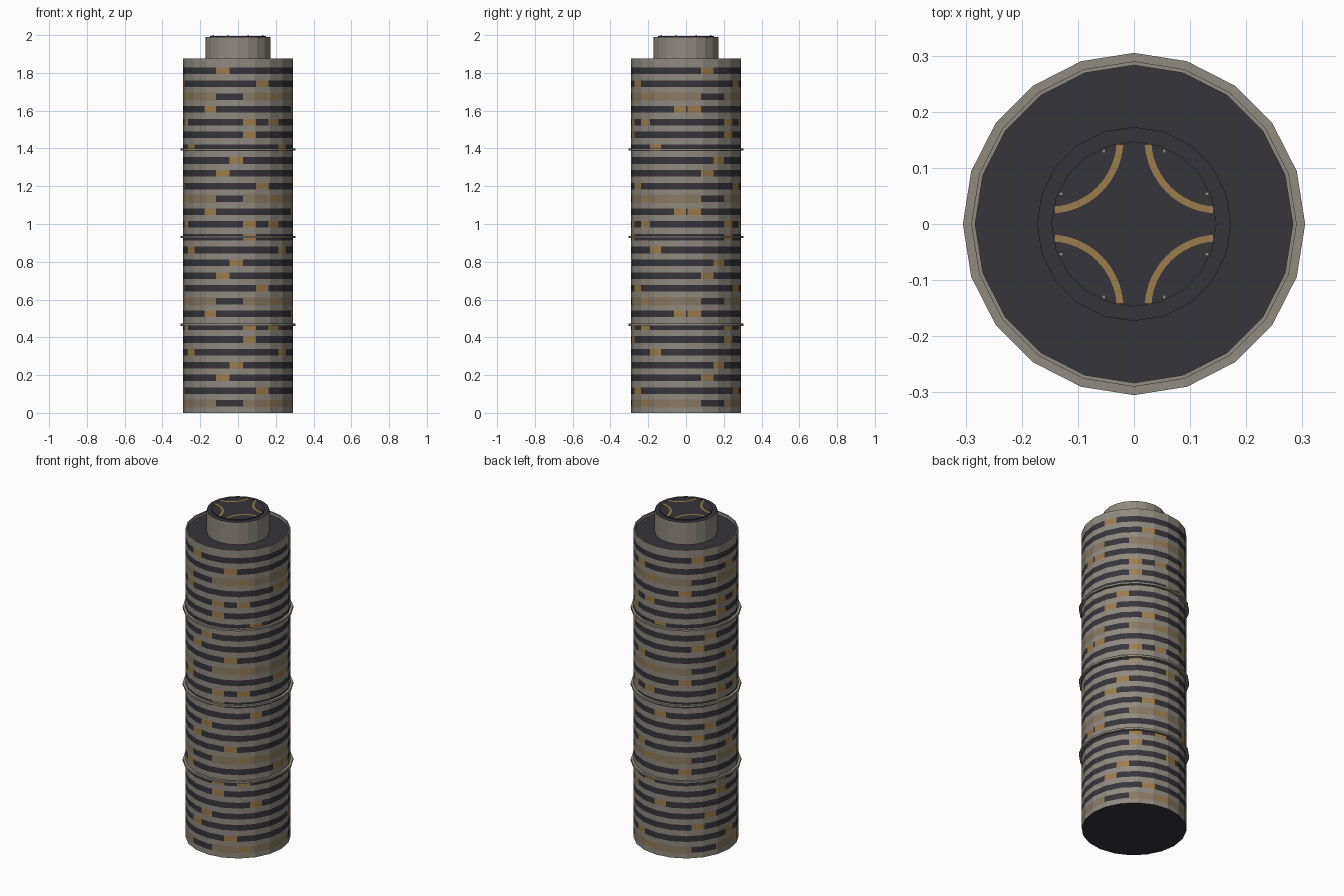
import bpy, bmesh, math
from math import sin, cos, radians, pi

if "Cube" in bpy.data.objects:
    bpy.data.objects.remove(bpy.data.objects["Cube"])

def material(name, col):
    m = bpy.data.materials.new(name)
    m.diffuse_color = (*col, 1)
    m.use_nodes = True
    m.node_tree.nodes["Principled BSDF"].inputs["Base Color"].default_value = m.diffuse_color
    return m

WALL = material("concrete grey", (0.28, 0.255, 0.215))
DARK = material("dark glass", (0.037, 0.035, 0.044))
GOLD = material("lit window gold", (0.33, 0.205, 0.075))
TAN = material("blind tan", (0.25, 0.195, 0.125))

SIDES, STEP = 20, 18.0

def make(name, bm, mats):
    bmesh.ops.recalc_face_normals(bm, faces=bm.faces)
    me = bpy.data.meshes.new(name)
    bm.to_mesh(me)
    bm.free()
    for m in mats:
        me.materials.append(m)
    ob = bpy.data.objects.new(name, me)
    bpy.context.collection.objects.link(ob)
    return ob

def lathe(name, profile, mats, closed=False, flat_dark=False):
    """Spin an (r, z) profile round z with 20 flat sides."""
    bm = bmesh.new()
    rings = []
    for r, z in profile:
        rings.append([bm.verts.new((r * cos(2 * pi * k / SIDES), r * sin(2 * pi * k / SIDES), z))
                      for k in range(SIDES)])
    pairs = list(zip(rings, rings[1:]))
    if closed:
        pairs.append((rings[-1], rings[0]))
    for a, b in pairs:
        for k in range(SIDES):
            n = (k + 1) % SIDES
            bm.faces.new((a[k], a[n], b[n], b[k]))
    if not closed:
        bm.faces.new(rings[0])
        bm.faces.new(rings[-1])
    bm.normal_update()
    if flat_dark:
        for f in bm.faces:
            f.material_index = 1 if abs(f.normal.z) > 0.9 else 0
    return make(name, bm, mats)

# Facade: 20-sided wall cut into window cells
R, TOP, CELL, OFF = 0.29, 1.875, 14.4, 1.5
ROWS, Z0, PITCH = 27, 0.05, 0.0677
gold = {0: [5], 1: [4], 2: [1], 3: [2], 4: [6], 5: [3], 6: [3, 5], 7: [0]}
tan = {0: [6, 7, 0, 3, 4]}

angles = sorted({round(k * STEP, 3) for k in range(SIDES)} |
                {round((k * CELL + OFF) % 360, 3) for k in range(25)})
levels = [0.0]
for i in range(ROWS):
    h = 0.022 if i % 8 == 0 else 0.0175
    levels += [Z0 + i * PITCH - h, Z0 + i * PITCH - 0.0174,
               Z0 + i * PITCH + 0.0174, Z0 + i * PITCH + h]
levels.append(TOP)

def wall_point(a, z):
    r = R * cos(radians(STEP / 2)) / cos(radians(a % STEP - STEP / 2))
    return (r * cos(radians(a)), r * sin(radians(a)), z)

bm = bmesh.new()
grid = [[bm.verts.new(wall_point(a, z)) for a in angles] for z in levels]
n = len(angles)
for li in range(len(levels) - 1):
    row, part = divmod(li - 1, 4)
    for k in range(n):
        k2 = (k + 1) % n
        f = bm.faces.new((grid[li][k], grid[li][k2], grid[li + 1][k2], grid[li + 1][k]))
        a2 = angles[k2] if k2 else 360 + angles[0]
        col = math.floor(((angles[k] + a2) / 2 - OFF) / CELL) % 8
        if li == 0 or row >= ROWS or part == 3:
            continue
        if col in tan.get(row % 8, []):
            f.material_index = 3
        elif part == 1:
            f.material_index = 2 if col in gold[row % 8] else 1
base = bm.faces.new(grid[0])
base.material_index = 1
make("tower_facade", bm, [WALL, DARK, GOLD, TAN])

# Parapet rim and sunken roof
lathe("parapet", [(0.29, TOP - 0.001), (0.283, TOP), (0.283, 1.85)], [WALL]).data
bpy.data.objects.remove(bpy.data.objects["parapet"])
lathe("parapet", [(0.2895, 1.85), (0.29, TOP), (0.283, TOP), (0.283, 1.85)], [WALL], closed=True)
lathe("roof", [(0.284, 1.845), (0.284, 1.855)], [DARK])

# Ledges round the tower
for i, z in enumerate((0.467, 0.931, 1.395)):
    lathe(f"ledge_{i + 1}", [(0.285, z - 0.006), (0.305, z - 0.006),
                             (0.305, z + 0.006), (0.285, z + 0.006)], [WALL], closed=True)

# Rooftop drum and landing pad
lathe("roof_drum", [(0.173, 1.85), (0.173, 1.99)], [WALL, DARK], flat_dark=True)
lathe("landing_pad", [(0.147, 1.985), (0.147, 1.996)], [DARK])

# Four curved gold markings on the pad
bm = bmesh.new()
for q in range(4):
    prev = None
    for s in range(17):
        t = radians(184 + 82 * s / 16)
        pair = []
        for r in (0.119, 0.131):
            x, y = 0.15 + r * cos(t), 0.15 + r * sin(t)
            c, d = cos(q * pi / 2), sin(q * pi / 2)
            pair.append(bm.verts.new((x * c - y * d, x * d + y * c, 1.9975)))
        if prev:
            bm.faces.new((prev[0], prev[1], pair[1], pair[0]))
        prev = pair
make("pad_markings", bm, [GOLD])

# Small lamps round the pad
bm = bmesh.new()
for k in range(8):
    a = radians(22.5 + 45 * k)
    res = bmesh.ops.create_cube(bm, size=0.007)
    bmesh.ops.translate(bm, verts=res["verts"], vec=(0.141 * cos(a), 0.141 * sin(a), 1.9965))
make("pad_lamps", bm, [WALL])
